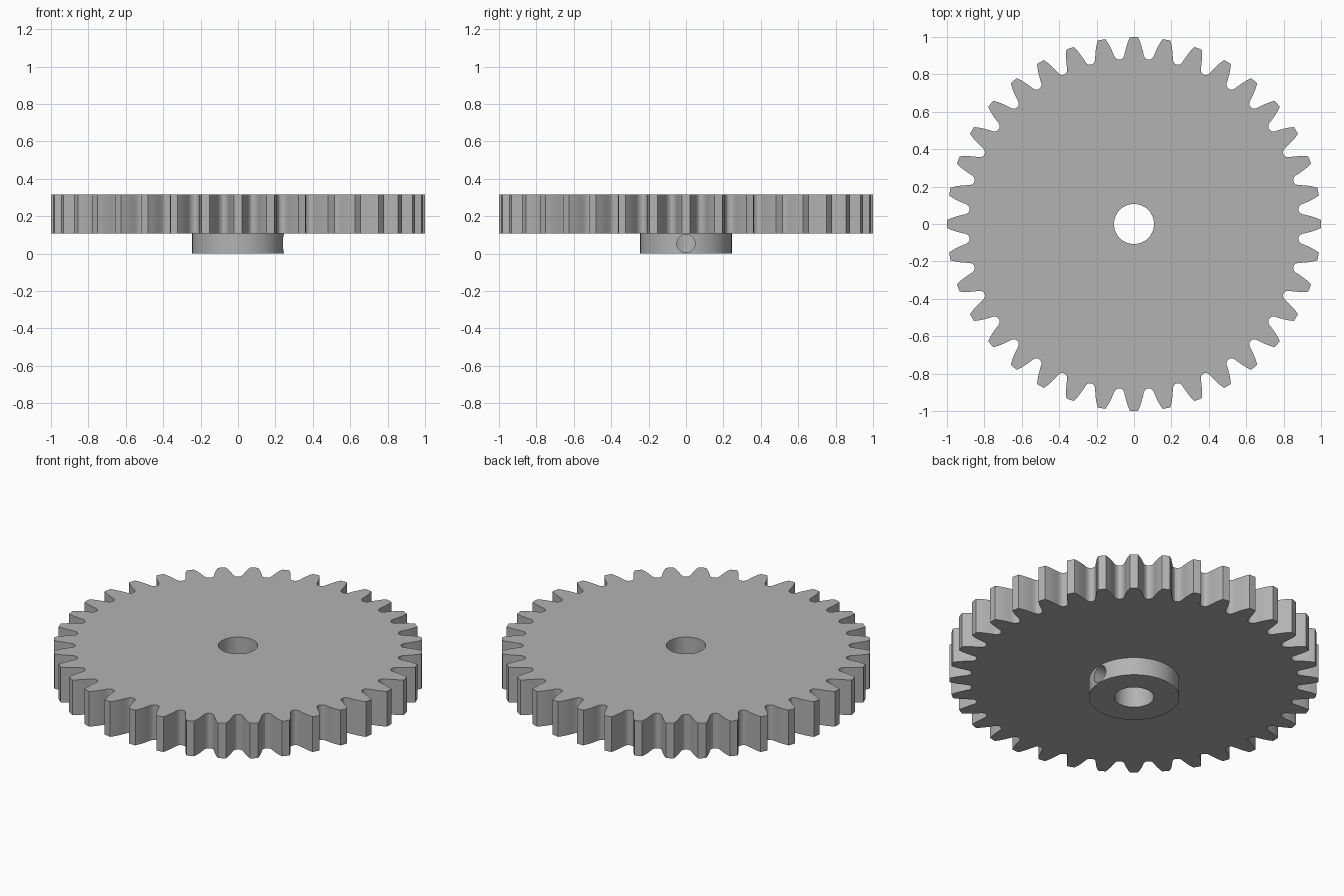
import bpy, bmesh
from math import sin, cos, pi, radians

if "Cube" in bpy.data.objects:
    bpy.data.objects.remove(bpy.data.objects["Cube"])

TEETH = 36
BORE = 0.107
HUB_HEIGHT, TOP = 0.107, 0.317

steel = bpy.data.materials.new("grey steel")
steel.use_nodes = True
color = (0.45, 0.45, 0.45, 1)
steel.diffuse_color = color
steel.node_tree.nodes["Principled BSDF"].inputs["Base Color"].default_value = color


def bored_prism(name, outline, z0, z1):
    """Extrude a polar outline (radius, angle) with the shaft bore left open."""
    bm = bmesh.new()

    def loop(points, z):
        return [bm.verts.new((r * cos(a), r * sin(a), z)) for r, a in points]

    bore = [(BORE, a) for r, a in outline]
    rings = [loop(outline, z0), loop(outline, z1), loop(bore, z1), loop(bore, z0)]
    n = len(outline)
    for k in range(4):
        a, b = rings[k], rings[(k + 1) % 4]
        for i in range(n):
            j = (i + 1) % n
            bm.faces.new((a[i], a[j], b[j], b[i]))
    bmesh.ops.recalc_face_normals(bm, faces=bm.faces)
    mesh = bpy.data.meshes.new(name)
    bm.to_mesh(mesh)
    bm.free()
    mesh.materials.append(steel)
    obj = bpy.data.objects.new(name, mesh)
    bpy.context.collection.objects.link(obj)
    return obj


def smooth(obj):
    bpy.ops.object.select_all(action='DESELECT')
    obj.select_set(True)
    bpy.context.view_layer.objects.active = obj
    bpy.ops.object.shade_smooth_by_angle(angle=radians(25))


# Toothed wheel: one flank as (radius, half width), mirrored about each tooth
flank = [(0.883, 0.070), (0.889, 0.060), (0.90, 0.053), (0.922, 0.048),
         (0.947, 0.0415), (0.973, 0.033), (1.0, 0.021)]
tooth = [(r, -w / r) for r, w in flank] + [(1.0, 0)]
tooth += [(r, w / r) for r, w in reversed(flank)]
outline = [(r, a + 2 * pi * t / TEETH) for t in range(TEETH) for r, a in tooth]
wheel = bored_prism("toothed_wheel", outline, HUB_HEIGHT, TOP)
smooth(wheel)

# Hub below the wheel
circle = [(0.245, 2 * pi * i / 96) for i in range(96)]
hub = bored_prism("hub", circle, 0, HUB_HEIGHT)

# Set screw hole drilled from the left side of the hub into the bore
bpy.ops.mesh.primitive_cylinder_add(vertices=48, radius=0.049, depth=0.3,
                                    location=(0.17, 0, 0.054), rotation=(0, pi / 2, 0))
drill = bpy.context.object
drill.name = "screw_hole_cutter"
drill.hide_render = True
drill.data.materials.append(steel)
cut = hub.modifiers.new("screw_hole", 'BOOLEAN')
cut.operation = 'DIFFERENCE'
cut.solver = 'EXACT'
cut.object = drill
bpy.context.view_layer.objects.active = hub
bpy.ops.object.modifier_apply(modifier=cut.name)
bpy.data.objects.remove(drill)
smooth(hub)
